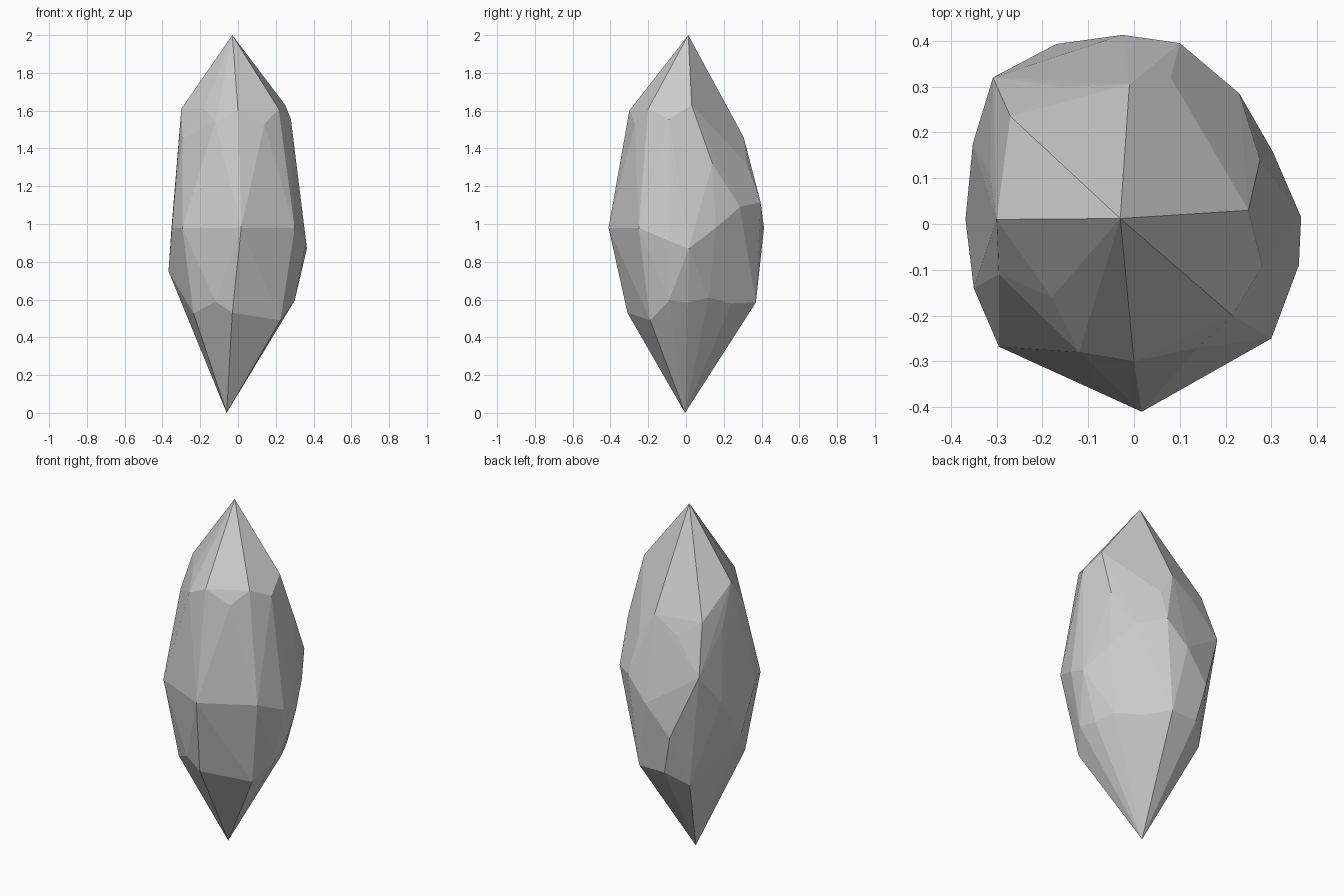
import bpy, bmesh, math

# Corner points of the three uneven belts, counter-clockwise from the front
shoulder = [(0, -.30, 1.6), (.14, -.27, 1.53), (.215, -.20, 1.61), (.28, -.09, 1.555),
            (.25, .03, 1.63), (.275, .14, 1.32), (.185, .245, 1.25), (.08, .32, 1.32),
            (-.01, .305, 1.46), (-.15, .30, 1.37), (-.27, .235, 1.45), (-.315, .11, 1.39),
            (-.30, .01, 1.61), (-.295, -.11, 1.45), (-.18, -.16, 1.61), (-.12, -.28, 1.54)]
girdle = [(.017, -.41, .98), (.30, -.25, .98), (.36, -.09, .91), (.365, .015, .87),
          (.303, .158, .98), (.23, .285, 1.09), (.10, .395, 1.115), (-.025, .413, .98),
          (-.17, .393, .81), (-.308, .32, 1.17), (-.352, .175, .98), (-.368, .01, .75),
          (-.35, -.14, .98), (-.295, -.268, .98)]
base = [(-.03, -.31, .53), (.165, -.27, .73), (.225, -.19, .49), (.30, -.09, .595),
        (.276, .01, .585), (.235, .12, .61), (.139, .24, .58), (.043, .37, .585),
        (-.12, .37, .585), (-.217, .275, .5), (-.235, -.21, .525), (-.12, -.30, .59)]
tips = [(-.03, .012, 2), (-.06, -.005, 0)]

# Faceted crystal: wrap the belts and the two tips in a convex skin
bm = bmesh.new()
for p in shoulder + girdle + base + tips:
    bm.verts.new(p)
bmesh.ops.convex_hull(bm, input=bm.verts[:])
bmesh.ops.delete(bm, geom=[v for v in bm.verts if not v.link_faces], context='VERTS')

# Merge almost level neighbours into clean cut facets
bmesh.ops.dissolve_limit(bm, angle_limit=math.radians(2), verts=bm.verts[:], edges=bm.edges[:])
bmesh.ops.recalc_face_normals(bm, faces=bm.faces[:])

mesh = bpy.data.meshes.new("crystal")
bm.to_mesh(mesh)
bm.free()
bpy.context.collection.objects.link(bpy.data.objects.new("crystal", mesh))
